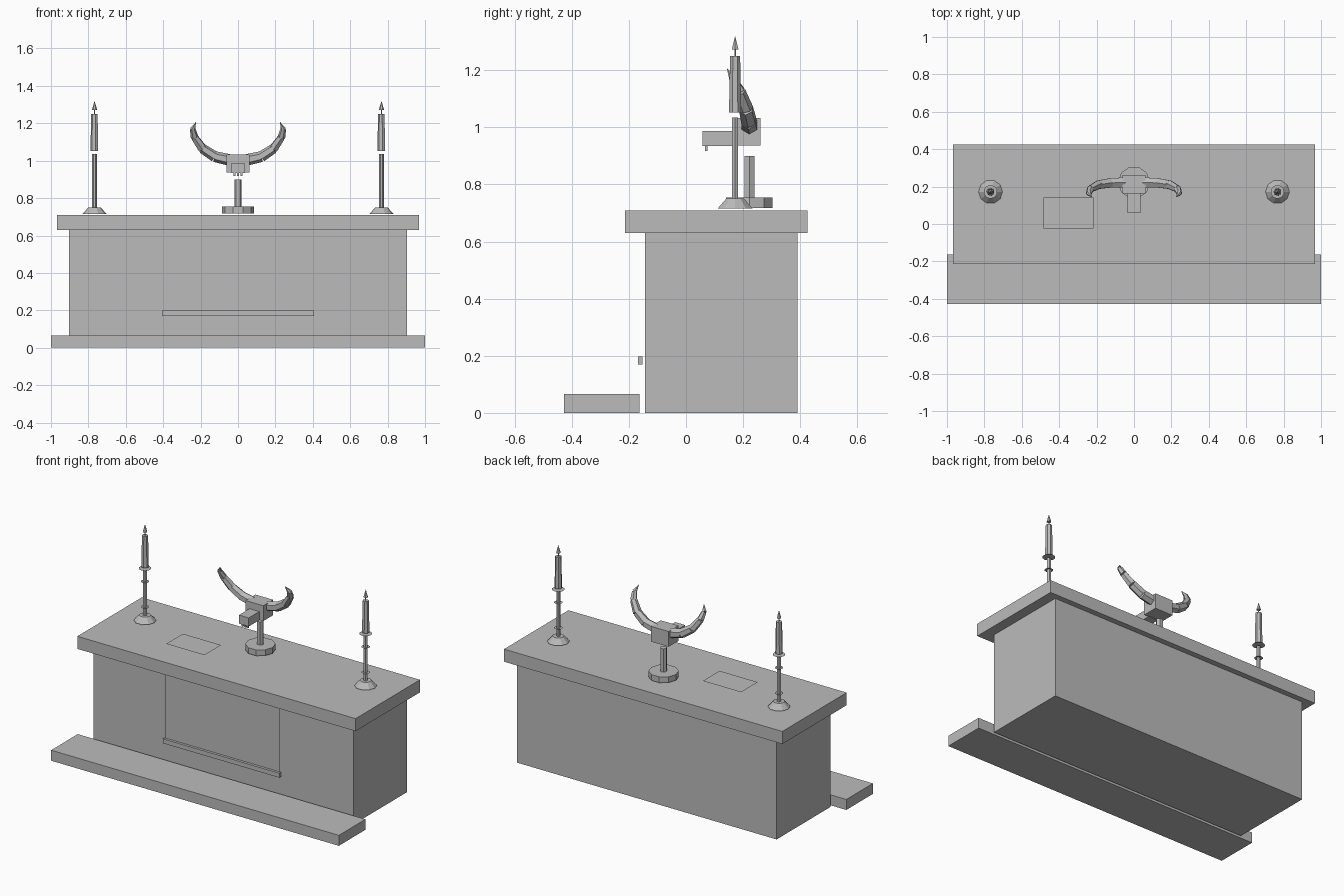
import bpy, bmesh, math
from mathutils import Vector, Matrix

if "Cube" in bpy.data.objects:
    bpy.data.objects.remove(bpy.data.objects["Cube"])

# single plain stone grey
grey = bpy.data.materials.new("stone_grey")
grey.diffuse_color = (0.5, 0.5, 0.5, 1)
grey.use_nodes = True
grey.node_tree.nodes["Principled BSDF"].inputs["Base Color"].default_value = grey.diffuse_color


def finish(name, bm):
    me = bpy.data.meshes.new(name)
    bm.to_mesh(me)
    bm.free()
    me.materials.append(grey)
    ob = bpy.data.objects.new(name, me)
    bpy.context.collection.objects.link(ob)
    return ob


def box(name, x0, x1, y0, y1, z0, z1):
    bm = bmesh.new()
    m = Matrix.Translation(((x0 + x1) / 2, (y0 + y1) / 2, (z0 + z1) / 2)) \
        @ Matrix.Diagonal((x1 - x0, y1 - y0, z1 - z0, 1))
    bmesh.ops.create_cube(bm, size=1, matrix=m)
    return finish(name, bm)


def add_cone(bm, a, b, r0, r1, sides):
    """Tapered prism from point a to point b."""
    a, b = Vector(a), Vector(b)
    d = b - a
    if abs(d.x) + abs(d.y) < 1e-6:
        rot = Matrix.Rotation(math.pi / 2, 4, 'Z')
    else:
        rot = d.to_track_quat('Z', 'Y').to_matrix().to_4x4()
    bmesh.ops.create_cone(bm, cap_ends=True, segments=sides, radius1=r0, radius2=r1,
                          depth=d.length, matrix=Matrix.Translation((a + b) / 2) @ rot)


def post(name, x, y, z0, z1, r0, r1, sides):
    bm = bmesh.new()
    add_cone(bm, (x, y, z0), (x, y, z1), r0, r1, sides)
    return finish(name, bm)


def disc(name, x, y, z, r, sides):
    bm = bmesh.new()
    bmesh.ops.create_circle(bm, cap_ends=True, segments=sides, radius=r,
                            matrix=Matrix.Translation((x, y, z)))
    return finish(name, bm)


def sheet(name, corners):
    bm = bmesh.new()
    bm.faces.new([bm.verts.new(c) for c in corners])
    return finish(name, bm)


# altar masses
box("altar_step", -1, 1, -0.427, -0.163, 0, 0.066)
box("altar_body", -0.903, 0.903, -0.144, 0.39, 0, 0.63)
box("altar_top", -0.967, 0.967, -0.214, 0.425, 0.63, 0.709)

# hanging front cloth with its hem bar
sheet("front_cloth", [(-0.4, -0.152, 0.18), (0.4, -0.152, 0.18),
                      (0.4, -0.152, 0.63), (-0.4, -0.152, 0.63)])
box("cloth_hem", -0.405, 0.405, -0.168, -0.152, 0.17, 0.198)

# loose page on the table top
sheet("page", [(-0.35 + sx * 0.133, 0.06 + sy * 0.083, 0.718)
               for sx, sy in ((-1, -1), (1, -1), (1, 1), (-1, 1))])

# pair of candlesticks
for side, x in (("left", -0.767), ("right", 0.767)):
    y = 0.172
    post(side + "_candle_base", x, y, 0.716, 0.75, 0.064, 0.033, 10)
    post(side + "_candle_stem", x, y, 0.75, 1.035, 0.0125, 0.0125, 6)
    for part, z, r in (("lower_ring", 0.80, 0.025), ("upper_ring", 0.96, 0.025),
                       ("drip_dish", 1.043, 0.037)):
        disc(side + "_" + part, x, y, z, r, 10)
    post(side + "_candle", x, y, 1.052, 1.25, 0.022, 0.018, 7)
    post(side + "_wick", x, y, 1.25, 1.275, 0.003, 0.003, 5)
    post(side + "_flame", x, y, 1.272, 1.32, 0.014, 0, 6)

# skull stand
post("stand_base", 0, 0.222, 0.717, 0.754, 0.086, 0.086, 10)
post("stand_post", 0, 0.222, 0.754, 0.90, 0.02, 0.02, 6)

# horned skull: cranium, snout, teeth
box("cranium", -0.062, 0.062, 0.163, 0.261, 0.936, 1.032)
box("snout", -0.034, 0.034, 0.058, 0.17, 0.934, 0.988)
for i in (-1, 0, 1):
    box("tooth", i * 0.018 - 0.005, i * 0.018 + 0.005, 0.066, 0.076, 0.917, 0.936)

# horns: a chain of tapered segments curving out, up and forward
path = [((0.05, 0.222, 1.005), 0.031), ((0.125, 0.22, 1.022), 0.029),
        ((0.19, 0.21, 1.065), 0.026), ((0.232, 0.188, 1.125), 0.021),
        ((0.242, 0.165, 1.168), 0.015), ((0.225, 0.143, 1.207), 0.0)]
for side, s in (("left", -1), ("right", 1)):
    bm = bmesh.new()
    for (a, ra), (b, rb) in zip(path, path[1:]):
        add_cone(bm, (a[0] * s, a[1], a[2]), (b[0] * s, b[1], b[2]), ra, rb, 6)
    finish(side + "_horn", bm)
